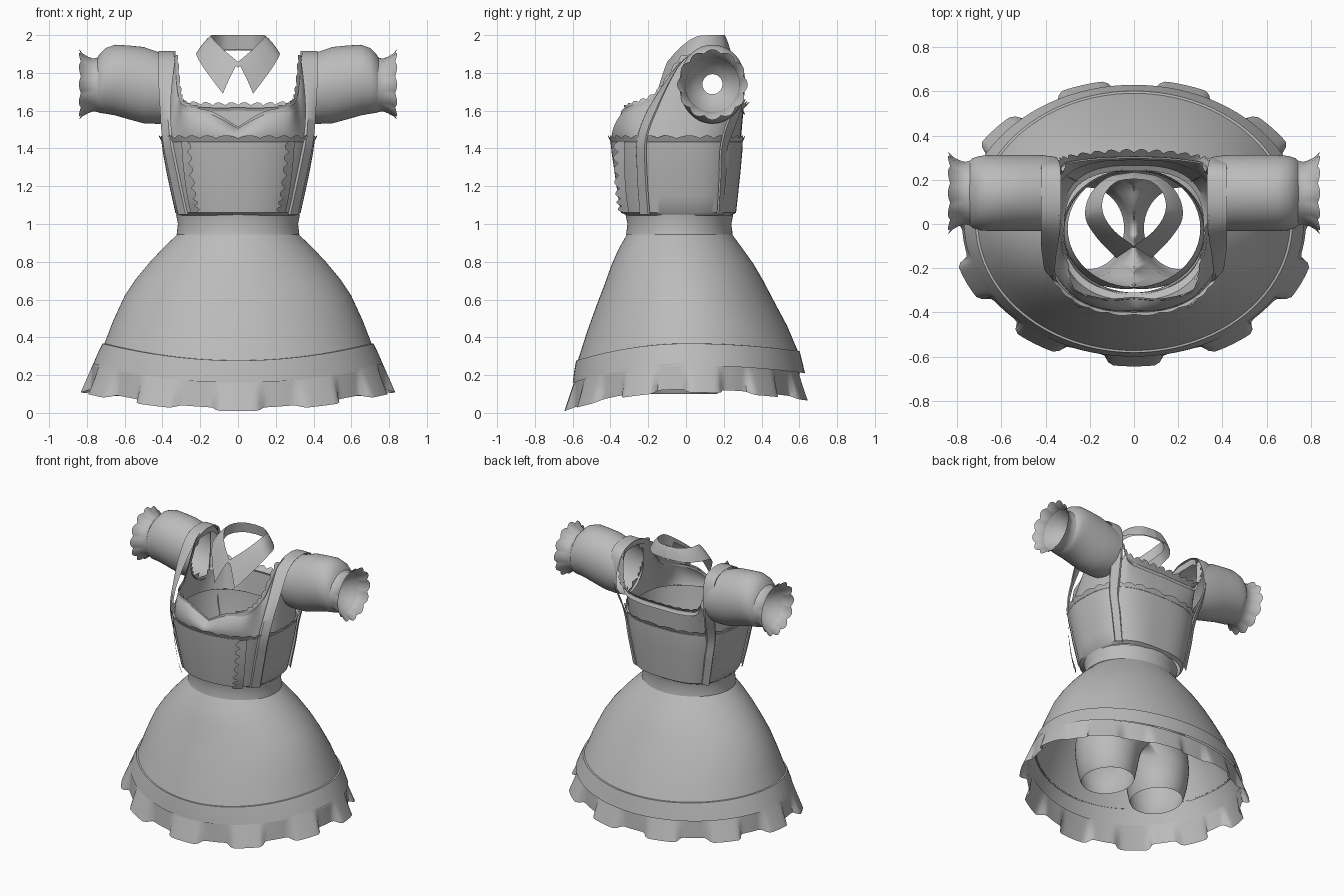
import bpy, bmesh, math
from mathutils import Vector

cube = bpy.data.objects.get("Cube")
if cube:
    bpy.data.objects.remove(cube)

cloth = bpy.data.materials.new("grey_cloth")
cloth.use_nodes = True
GREY = (0.5, 0.5, 0.5, 1)
cloth.diffuse_color = GREY
cloth.node_tree.nodes["Principled BSDF"].inputs["Base Color"].default_value = GREY


def sheet(name, rows, closed=False, mirror=False, drop=None, angle=40):
    """Skin a list of point rows; drop removes faces by their corner points."""
    bm = bmesh.new()
    grid = [[bm.verts.new(p) for p in row] for row in rows]
    n = len(rows[0])
    for lower, upper in zip(grid, grid[1:]):
        for i in range(n if closed else n - 1):
            j = (i + 1) % n
            quad = (lower[i], lower[j], upper[j], upper[i])
            if not (drop and drop([v.co for v in quad])):
                bm.faces.new(quad)
    bmesh.ops.delete(bm, geom=[v for v in bm.verts if not v.link_faces], context='VERTS')
    bmesh.ops.remove_doubles(bm, verts=bm.verts, dist=0.0003)
    mesh = bpy.data.meshes.new(name)
    bm.to_mesh(mesh)
    bm.free()
    mesh.materials.append(cloth)
    ob = bpy.data.objects.new(name, mesh)
    bpy.context.collection.objects.link(ob)
    if mirror:
        ob.modifiers.new("mirror", 'MIRROR').merge_threshold = 0.002
    bpy.ops.object.select_all(action='DESELECT')
    ob.select_set(True)
    bpy.context.view_layer.objects.active = ob
    bpy.ops.object.shade_smooth_by_angle(angle=math.radians(angle))


def spline(points, steps=8):
    """Smooth path through the points."""
    p = [Vector(q) for q in points]
    p = [2 * p[0] - p[1]] + p + [2 * p[-1] - p[-2]]
    path = []
    for a, b, c, d in zip(p, p[1:], p[2:], p[3:]):
        for k in range(steps):
            t = k / steps
            path.append(0.5 * (2 * b + (c - a) * t + (2 * a - 5 * b + 4 * c - d) * t * t
                               + (3 * b - a - 3 * c + d) * t ** 3))
    return path + [p[-2]]


def power(v, e):
    return math.copysign(abs(v) ** e, v)


def oval(a, cy, rx, ry, z, square=2.0):
    e = 2 / square
    return Vector((rx * power(math.cos(a), e), cy + ry * power(math.sin(a), e), z))


def torso(a, cy, rx, ry, z):
    """Body section: rounder at the front, squarer at the back."""
    return oval(a, cy, rx, ry, z, 2.8 if math.sin(a) > 0 else 2.35)


def turns(n):
    return [2 * math.pi * i / n for i in range(n)]


def dip(a):
    """The hem hangs lower at the front and a little at the back."""
    s = math.sin(a)
    return -(0.09 if s < 0 else 0.04) * s * s


def skirt_rows(profile, n=96):
    return [[oval(a, cy, rx, ry, z + w * dip(a)) for a in turns(n)]
            for z, cy, rx, ry, w in profile]


# Skirt, hem band and waistband, each listed from the bottom up
sheet("skirt", skirt_rows([
    (0.36, 0.01, 0.71, 0.585, 1), (0.49, 0.005, 0.66, 0.53, 0.7),
    (0.62, -0.005, 0.6, 0.465, 0.45), (0.71, -0.01, 0.54, 0.42, 0.3),
    (0.80, -0.02, 0.465, 0.375, 0.2), (0.88, -0.03, 0.39, 0.325, 0.1),
    (0.95, -0.035, 0.315, 0.275, 0)]), True)
sheet("hem_band", skirt_rows([
    (0.25, 0.015, 0.77, 0.615, 1), (0.31, 0.012, 0.745, 0.604, 1),
    (0.367, 0.01, 0.718, 0.592, 1), (0.368, 0.01, 0.706, 0.581, 1)]), True)
sheet("waistband", skirt_rows([
    (0.945, -0.035, 0.325, 0.282, 0), (1.0, -0.035, 0.318, 0.275, 0),
    (1.05, -0.035, 0.328, 0.285, 0)]), True)

# Box-pleated ruffle below the hem: eleven tabs, one at the front centre
PLEATS = 11
ruffle = []
for k in range(5, -1, -1):
    t = k / 5
    row = []
    for a in turns(PLEATS * 20):
        wave = math.cos(PLEATS * (a + math.pi / 2))
        tab = 0.5 + 0.5 * math.tanh(5 * (wave + 0.1))
        out = t * (0.012 + 0.056 * tab)
        z = 0.262 - t * (0.137 + 0.017 * tab)
        row.append(oval(a, 0.005, 0.766 + out, 0.595 + 0.8 * out, z + (1 + 0.1 * t) * dip(a)))
    ruffle.append(row)
sheet("hem_ruffle", ruffle, True)

# Bloomers: each leg is a tube cut flat where it meets the centre line
legs = []
for z, cx, rx, ry in [(0.1, 0.21, 0.165, 0.185), (0.12, 0.212, 0.175, 0.195),
                      (0.2, 0.215, 0.193, 0.21), (0.31, 0.21, 0.213, 0.225),
                      (0.38, 0.165, 0.255, 0.24), (0.5, 0.09, 0.31, 0.262),
                      (0.75, 0.03, 0.325, 0.275), (0.95, 0, 0.3, 0.265)]:
    row = []
    for a in turns(48):
        p = oval(a, -0.02, rx, ry, z)
        row.append((max(0, p.x + cx), p.y, z))
    legs.append(row)
sheet("bloomers", legs, True, True, lambda c: all(v.x < 0.001 for v in c))

# Corset
sheet("corset", [[torso(a, cy, rx, ry, z) for a in turns(96)]
                 for z, cy, rx, ry in [
    (1.045, -0.035, 0.315, 0.275), (1.06, -0.04, 0.332, 0.305),
    (1.15, -0.043, 0.352, 0.318), (1.27, -0.045, 0.378, 0.333),
    (1.38, -0.048, 0.398, 0.346), (1.435, -0.05, 0.405, 0.35),
    (1.445, -0.05, 0.395, 0.34)]], True)

# Upper bodice: from the corset edge up to a dipped square neckline
neck_half = [(0, -0.33, 1.51), (0.14, -0.335, 1.59), (0.28, -0.285, 1.62),
             (0.315, -0.15, 1.68), (0.335, -0.01, 1.87), (0.345, 0.12, 1.905),
             (0.34, 0.23, 1.88), (0.32, 0.27, 1.72), (0.28, 0.285, 1.63),
             (0.15, 0.30, 1.61), (0, 0.305, 1.61)]
base_angles = [-90, -73, -50, -30, -10, 10, 30, 48, 60, 76, 90]
neck = spline(neck_half)
base = spline([torso(math.radians(a), -0.05, 0.395, 0.34, 1.44) for a in base_angles])
base[0].x = base[-1].x = 0
upper = []
for k in range(13):
    t = k / 12
    row = []
    for b, e in zip(base, neck):
        p = b.lerp(e, t)
        p.y -= 0.1 * t * (1 - t) * max(0, -b.y / 0.39)
        row.append(p)
    upper.append(row)


def in_armhole(c):
    m = sum(c, Vector()) / 4
    return m.x > 0.3 and math.hypot(m.y - 0.13, m.z - 1.72) < 0.15


sheet("upper_bodice", upper, False, True, in_armhole)

# Neckline binding
sheet("neck_binding", [[p + Vector((0, -0.012 if p.y < 0 else 0.008, -0.03)) for p in neck],
                       [p + Vector((0, -0.008, 0.006)) for p in neck]], False, True)


def frill(name, path, reach, count):
    """Scalloped ribbon along a path; reach gives its direction at each point."""
    dense = []
    for a, b in zip(path, path[1:]):
        dense += [a.lerp(b, k / 4) for k in range(4)]
    dense.append(path[-1])
    rows = [[], [], []]
    for i, p in enumerate(dense):
        scallop = abs(math.sin(math.pi * count * i / (len(dense) - 1)))
        r = reach(p) * (0.55 + 0.45 * scallop)
        for row, t in zip(rows, (0, 0.5, 1)):
            row.append(p + r * t)
    sheet(name, rows, False, True)


def outward(p, amount, up):
    d = Vector((p.x, p.y + 0.03, 0)).normalized() * amount
    return d + Vector((0, 0, up))


# Scalloped trims at the neck, on the corset edge and down the corset front
frill("front_neck_frill", neck[12:34], lambda p: Vector((-0.018, -0.015, 0.022)), 9)
frill("back_neck_frill", neck[50:], lambda p: outward(p, 0.035, 0.035), 9)
edge = spline([torso(math.radians(a), -0.05, 0.405, 0.35, 1.437)
               for a in range(-90, 91, 10)])
edge[0].x = edge[-1].x = 0
frill("corset_edge_frill", edge, lambda p: outward(p, 0.016, 0.032), 14)
frill("corset_front_frill",
      spline([(0.25, -0.3, 1.06), (0.27, -0.315, 1.15), (0.29, -0.325, 1.3), (0.3, -0.325, 1.44)]),
      lambda p: Vector((-0.05, -0.058, 0)), 7)

# Shoulder straps, running from front waist over the shoulder to back waist
strap = spline([(0.293, -0.22, 1.05), (0.343, -0.235, 1.28), (0.378, -0.23, 1.47),
                (0.388, -0.14, 1.68), (0.38, -0.01, 1.87), (0.38, 0.13, 1.917),
                (0.38, 0.26, 1.87), (0.385, 0.285, 1.68), (0.345, 0.205, 1.42),
                (0.318, 0.195, 1.25), (0.282, 0.18, 1.05)])
strap_rows = []
for s in (1, 0.8, -0.8, -1):
    row = []
    for p in strap:
        turn = max(-1, min(1, (p.y - 0.13) / 0.1))
        low = max(0, min(1, (1.9 - p.z) / 0.3))
        wide = Vector((0.045 - 0.02 * low, -0.027 * turn * low, 0))
        row.append(p + wide * s + outward(p, 0.006 if abs(s) < 1 else -0.004, 0))
    strap_rows.append(row)
sheet("shoulder_strap", strap_rows, False, True)


# Puff sleeves and flared scalloped cuffs
def tube(x, cz, ry, rz, wave=0.0, n=96):
    row = []
    for a in turns(n):
        k = 1 + wave * abs(math.cos(6 * a))
        row.append((x + 0.1 * wave * abs(math.cos(6 * a)),
                    0.14 + ry * k * math.cos(a), cz + rz * k * math.sin(a)))
    return row


sheet("puff_sleeve", [tube(*r) for r in [
    (0.36, 1.715, 0.165, 0.18), (0.42, 1.72, 0.172, 0.19), (0.5, 1.735, 0.172, 0.202),
    (0.58, 1.75, 0.172, 0.195), (0.65, 1.762, 0.172, 0.187), (0.7, 1.758, 0.168, 0.174),
    (0.73, 1.745, 0.158, 0.157), (0.745, 1.737, 0.143, 0.142)]], True, True)
sheet("sleeve_cuff", [tube(*r) for r in [
    (0.738, 1.737, 0.148, 0.146), (0.765, 1.736, 0.141, 0.139), (0.79, 1.736, 0.146, 0.146, 0.02),
    (0.815, 1.737, 0.156, 0.156, 0.06), (0.832, 1.738, 0.17, 0.17, 0.1)]], True, True)
sheet("cuff_lining", [tube(*r) for r in [
    (0.78, 1.736, 0.142, 0.142), (0.75, 1.737, 0.125, 0.125), (0.71, 1.738, 0.095, 0.095),
    (0.68, 1.74, 0.053, 0.053)]], True, True)

# Collar: a standing neck loop folded over into two pointed flaps
fold = spline([(0, 0.205, 2.0), (0.08, 0.19, 2.0), (0.135, 0.13, 2.0),
               (0.14, 0.05, 1.99), (0.09, -0.03, 1.935), (0, -0.1, 1.858)])
rim = spline([(0, 0.235, 1.92), (0.12, 0.21, 1.915), (0.2, 0.13, 1.91),
              (0.22, 0.03, 1.895), (0.17, -0.06, 1.81), (0.08, -0.155, 1.69)])
sheet("collar_flaps", [[f.lerp(r, t) + Vector((0, 0, 0.03 * t * (1 - t))) for f, r in zip(fold, rim)]
                       for t in (0, 0.25, 0.5, 0.75, 1)], False, True)
stand = [p + outward(p, 0.01, -0.075 if p.z > 1.95 else -0.03) for p in fold]
stand[0].x = stand[-1].x = 0
sheet("collar_stand", [fold, stand], False, True)
